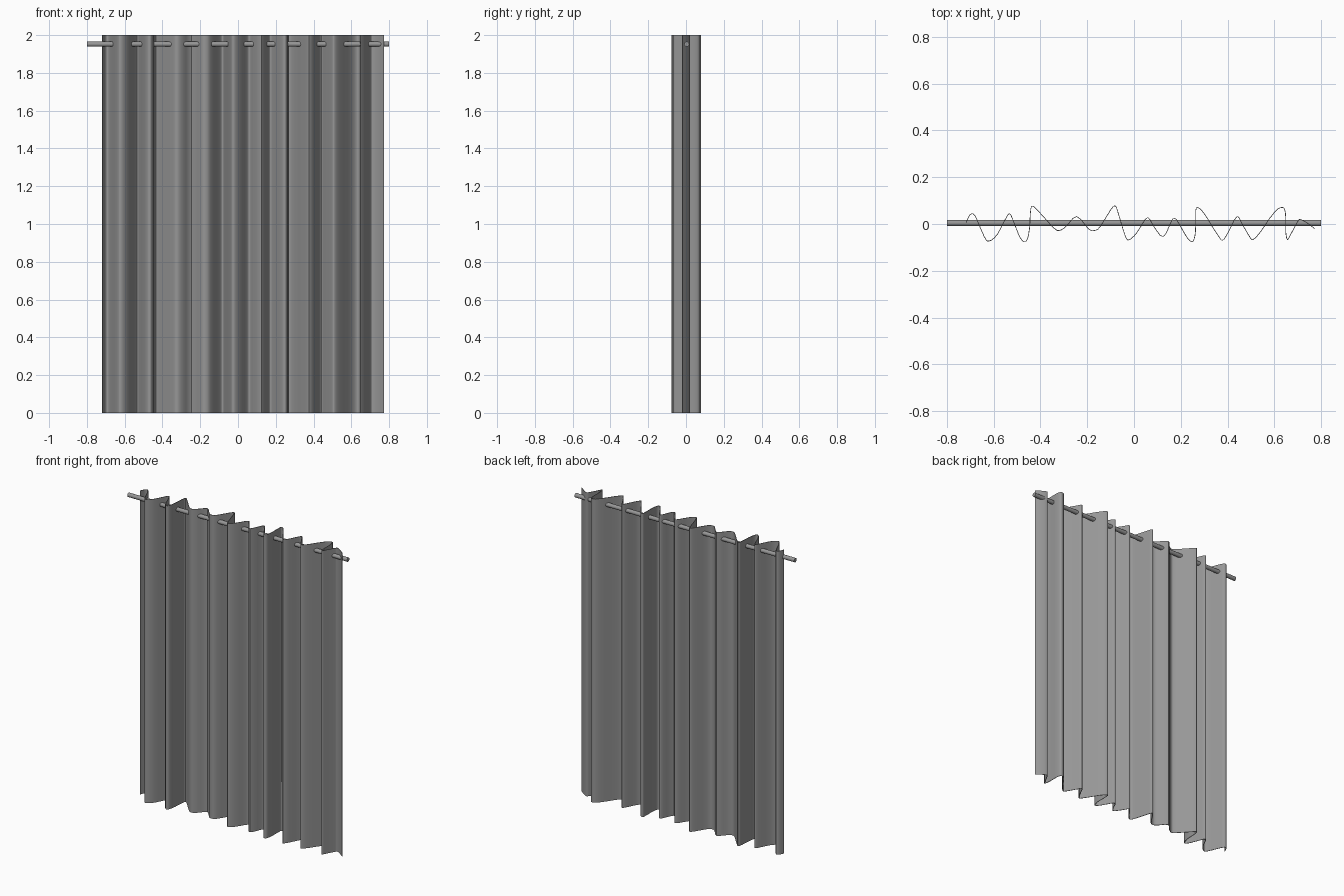
import bpy, bmesh, math
from mathutils import Vector

if "Cube" in bpy.data.objects:
    bpy.data.objects.remove(bpy.data.objects["Cube"])

HEIGHT = 2.0
THICKNESS = 0.003

# Dark grey shared by cloth and rod
grey = bpy.data.materials.new("dark_grey")
grey.diffuse_color = (0.31, 0.31, 0.31, 1)
grey.use_nodes = True
grey.node_tree.nodes["Principled BSDF"].inputs["Base Color"].default_value = grey.diffuse_color

# Top-down path of the curtain folds (x, y)
folds = [(-.718, .005), (-.705, .035), (-.69, .044), (-.675, .025), (-.64, -.055), (-.62, -.073),
         (-.585, -.045), (-.545, .03), (-.53, .042), (-.515, .01), (-.485, -.062), (-.46, -.073),
         (-.447, -.02), (-.443, .05), (-.434, .077), (-.40, .045), (-.345, -.015), (-.32, -.028),
         (-.29, -.01), (-.245, .032), (-.195, -.02), (-.17, -.028), (-.145, -.012), (-.10, .06),
         (-.08, .077), (-.067, .045), (-.038, -.05), (-.022, -.068), (.01, -.04), (.045, .015),
         (.063, .025), (.085, -.01), (.125, -.055), (.16, .012), (.174, .024), (.19, .005),
         (.23, -.062), (.253, -.073), (.263, -.03), (.264, .045), (.27, .071), (.30, .045),
         (.36, -.05), (.385, -.065), (.43, .018), (.445, .03), (.46, .005), (.495, -.055),
         (.51, -.066), (.54, -.035), (.60, .05), (.635, .071), (.648, .045), (.649, -.03),
         (.656, -.067), (.67, -.045), (.70, .01), (.712, .019), (.74, .005), (.773, -.02)]


def smooth_path(points, steps):
    """Catmull-Rom interpolation through the points."""
    p = [Vector(q) for q in points]
    p = [2 * p[0] - p[1]] + p + [2 * p[-1] - p[-2]]
    out = []
    for a, b, c, d in zip(p, p[1:], p[2:], p[3:]):
        for i in range(steps):
            t = i / steps
            out.append(0.5 * (2 * b + (c - a) * t + (2 * a - 5 * b + 4 * c - d) * t * t
                              + (3 * b - a - 3 * c + d) * t ** 3))
    return out + [p[-2]]


# Curtain: fold path swept straight up, given a thin cloth thickness
bm = bmesh.new()
path = smooth_path(folds, 3)
low = [bm.verts.new((q.x, q.y, 0)) for q in path]
high = [bm.verts.new((q.x, q.y, HEIGHT)) for q in path]
for i in range(len(path) - 1):
    bm.faces.new((low[i], low[i + 1], high[i + 1], high[i]))
mesh = bpy.data.meshes.new("curtain")
bm.to_mesh(mesh)
bm.free()
mesh.materials.append(grey)
curtain = bpy.data.objects.new("curtain", mesh)
bpy.context.collection.objects.link(curtain)
cloth = curtain.modifiers.new("cloth_thickness", 'SOLIDIFY')
cloth.thickness = THICKNESS
cloth.offset = 0
bpy.context.view_layer.objects.active = curtain
curtain.select_set(True)
bpy.ops.object.modifier_apply(modifier=cloth.name)
bpy.ops.object.shade_smooth_by_angle(angle=math.radians(60))

# Rod threaded through the folds
bpy.ops.mesh.primitive_cylinder_add(vertices=24, radius=0.0135, depth=1.6,
                                    location=(0, 0.004, 1.952), rotation=(0, math.pi / 2, 0))
rod = bpy.context.object
rod.name = "curtain_rod"
rod.data.materials.append(grey)
bpy.ops.object.shade_smooth_by_angle(angle=math.radians(40))
